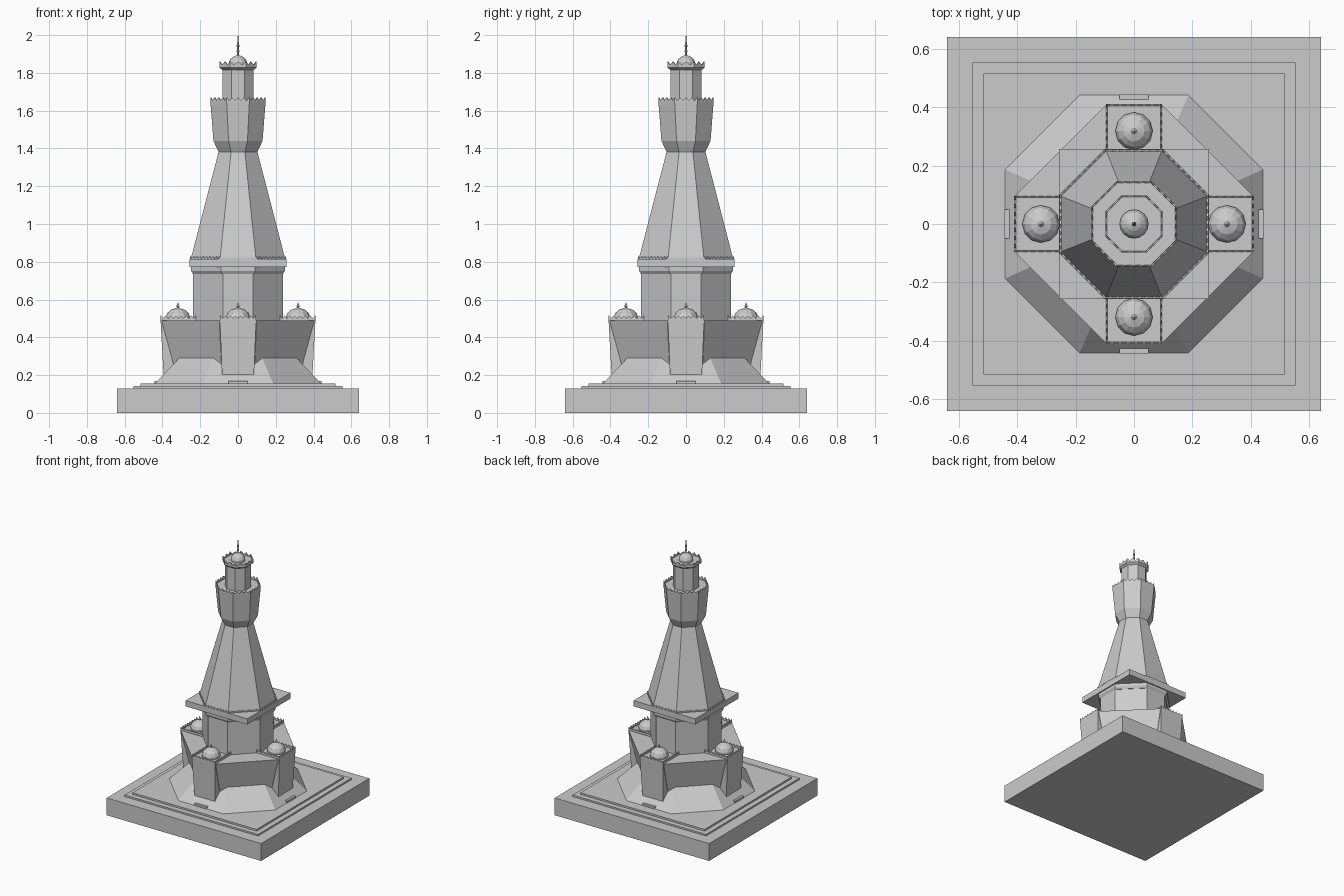
import bpy, bmesh, math
from mathutils import Vector, Matrix

cube = bpy.data.objects.get("Cube")
if cube:
    bpy.data.objects.remove(cube, do_unlink=True)

stone = bpy.data.materials.new("grey stone")
stone.use_nodes = True
GREY = (0.6, 0.6, 0.6, 1)
stone.diffuse_color = GREY
stone.node_tree.nodes["Principled BSDF"].inputs["Base Color"].default_value = GREY


def finish(name, bm):
    bmesh.ops.recalc_face_normals(bm, faces=bm.faces)
    mesh = bpy.data.meshes.new(name)
    bm.to_mesh(mesh)
    bm.free()
    mesh.materials.append(stone)
    obj = bpy.data.objects.new(name, mesh)
    bpy.context.collection.objects.link(obj)
    return obj


def loft(name, rings):
    """Skin a stack of rings of 3D points and cap both ends."""
    bm = bmesh.new()
    loops = [[bm.verts.new(p) for p in ring] for ring in rings]
    n = len(loops[0])
    for a, b in zip(loops, loops[1:]):
        for i in range(n):
            j = (i + 1) % n
            bm.faces.new((a[i], a[j], b[j], b[i]))
    bm.faces.new(loops[0][::-1])
    bm.faces.new(loops[-1])
    return finish(name, bm)


def rect(z, x0, x1, y0, y1):
    return [(x0, y0, z), (x1, y0, z), (x1, y1, z), (x0, y1, z)]


def octagon(z, r, h):
    """Octagon with flat sides at distance r and half side length h."""
    return [(h, -r, z), (r, -h, z), (r, h, z), (h, r, z),
            (-h, r, z), (-r, h, z), (-r, -h, z), (-h, -r, z)]


def octagonal(name, *sections):
    return loft(name, [octagon(*s) for s in sections])


def slab(name, half, z0, z1):
    return loft(name, [rect(z, -half, half, -half, half) for z in (z0, z1)])


def lathe(name, profile, sides, x=0, y=0):
    angles = [math.tau * i / sides for i in range(sides)]
    return loft(name, [[(x + r * math.cos(a), y + r * math.sin(a), z) for a in angles]
                       for r, z in profile])


def parapet(name, ring, wall, tooth, width, thick=0.006):
    """Thin wall with pointed teeth along every edge of a ring."""
    bm = bmesh.new()
    pts = [Vector(p) for p in ring]
    up = Vector((0, 0, 1))
    for a, b in zip(pts, pts[1:] + pts[:1]):
        count = max(2, round((b - a).length / width))
        inward = up.cross(b - a).normalized() * thick
        outline = [a, b]
        for i in range(2 * count, -1, -1):
            height = wall + (tooth if i % 2 == 0 else 0)
            outline.append(a.lerp(b, i / (2 * count)) + up * height)
        front = [bm.verts.new(p) for p in outline]
        back = [bm.verts.new(p + inward) for p in outline]
        bm.faces.new(front)
        bm.faces.new(back[::-1])
        for i in range(len(front)):
            j = (i + 1) % len(front)
            bm.faces.new((front[i], back[i], back[j], front[j]))
    return finish(name, bm)


# Stepped square base
slab("base_slab", 0.64, 0, 0.13)
slab("lower_step", 0.553, 0.13, 0.142)
slab("upper_step", 0.515, 0.142, 0.155)

# Sloping skirt and flared wall between the corner towers
octagonal("skirt", (0.15, 0.445, 0.188), (0.29, 0.311, 0.129))
octagonal("lower_wall", (0.16, 0.32, 0.08), (0.29, 0.35, 0.09), (0.49, 0.405, 0.099))

# Four towers with domes and door steps, turned around the centre
for side, turn in zip(("front", "left", "back", "right"), range(4)):
    spin = Matrix.Rotation(turn * math.pi / 2, 4, "Z")
    parts = [
        loft(side + "_tower", [rect(0.16, -0.083, 0.083, -0.392, -0.2),
                               rect(0.493, -0.096, 0.096, -0.41, -0.2)]),
        parapet(side + "_tower_parapet", rect(0.493, -0.096, 0.096, -0.41, -0.22),
                0.008, 0.014, 0.027),
        lathe(side + "_dome", [(0.062, 0.493), (0.064, 0.508), (0.055, 0.53),
                               (0.036, 0.546), (0.012, 0.554), (0.005, 0.558),
                               (0.009, 0.566), (0.004, 0.574), (0.001, 0.584)],
              12, 0, -0.318),
        loft(side + "_door_step", [rect(z, -0.05, 0.05, -0.443, -0.42)
                                   for z in (0.15, 0.17)]),
    ]
    for part in parts:
        part.data.transform(spin)

# Main shaft, corbel and square gallery slab
octagonal("shaft", (0.48, 0.238, 0.08), (0.75, 0.238, 0.08))
octagonal("corbel", (0.735, 0.238, 0.085), (0.752, 0.248, 0.09), (0.78, 0.248, 0.09))
slab("gallery_slab", 0.256, 0.772, 0.815)
parapet("gallery_parapet", octagon(0.815, 0.254, 0.1), 0.003, 0.01, 0.024)

# Tapering spire and flared balcony
octagonal("spire", (0.815, 0.25, 0.095), (1.385, 0.102, 0.036))
octagonal("balcony", (1.38, 0.102, 0.036), (1.44, 0.13, 0.05), (1.645, 0.146, 0.06))
parapet("balcony_parapet", octagon(1.645, 0.146, 0.06), 0.008, 0.018, 0.03)

# Lantern, cap and ribbed dome with a finial
octagonal("lantern", (1.64, 0.083, 0.035), (1.83, 0.083, 0.035))
octagonal("cap", (1.815, 0.083, 0.035), (1.828, 0.098, 0.043), (1.838, 0.098, 0.043))
parapet("cap_parapet", octagon(1.838, 0.098, 0.043), 0.004, 0.018, 0.035)
lathe("top_dome", [(0.048, 1.838), (0.049, 1.855), (0.04, 1.873),
                   (0.024, 1.886), (0.008, 1.893)], 16)
lathe("finial", [(0.008, 1.885), (0.004, 1.9), (0.008, 1.915), (0.004, 1.928),
                 (0.008, 1.942), (0.003, 1.965), (0.001, 2.0)], 8)
